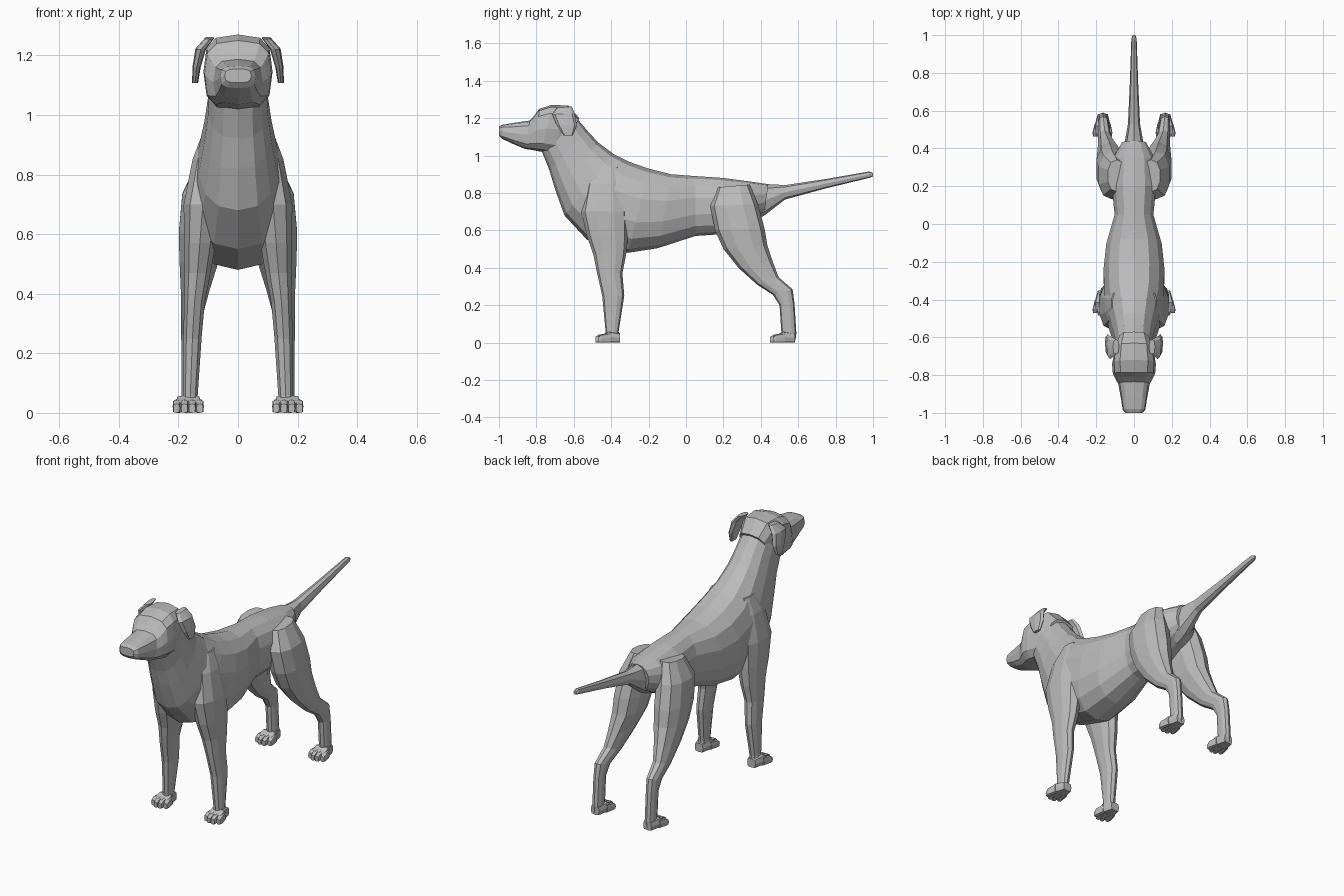
import bpy, bmesh, math

coat = bpy.data.materials.new("grey coat")
coat.diffuse_color = (0.5, 0.5, 0.5, 1)


def power(v, e):
    return math.copysign(abs(v) ** e, v) if abs(v) > 1e-6 else 0.0


def add_loft(bm, stations, sides, e):
    """Skin rings; a station is (y, z of one edge, y, z of other edge, centre x, half width)."""
    rings = []
    for ya, za, yb, zb, cx, hw in stations:
        ring = []
        for i in range(sides):
            a = 2 * math.pi * i / sides
            c, s = power(math.cos(a), e), power(math.sin(a), e)
            ring.append(bm.verts.new((cx + hw * s,
                                      (ya + yb) / 2 + (ya - yb) / 2 * c,
                                      (za + zb) / 2 + (za - zb) / 2 * c)))
        rings.append(ring)
    for r, q in zip(rings, rings[1:]):
        for i in range(sides):
            j = (i + 1) % sides
            bm.faces.new((r[i], r[j], q[j], q[i]))
    bm.faces.new(rings[0])
    bm.faces.new(rings[-1])


def finish(name, bm, mirror=False):
    bmesh.ops.recalc_face_normals(bm, faces=bm.faces)
    me = bpy.data.meshes.new(name)
    bm.to_mesh(me)
    bm.free()
    me.materials.append(coat)
    ob = bpy.data.objects.new(name, me)
    bpy.context.collection.objects.link(ob)
    if mirror:
        mod = ob.modifiers.new("mirror", 'MIRROR')
        mod.use_axis[0] = True
        mod.use_mirror_merge = False
    return ob


def part(name, stations, sides=12, e=0.85, mirror=False):
    bm = bmesh.new()
    add_loft(bm, stations, sides, e)
    return finish(name, bm, mirror)


# Neck and torso
part("body", [
    (-.60, 1.22, -.77, 1.02, 0, .098), (-.53, 1.135, -.73, .92, 0, .103),
    (-.47, 1.07, -.70, .82, 0, .115), (-.39, 1.01, -.65, .68, 0, .135),
    (-.30, .965, -.53, .55, 0, .16), (-.20, .93, -.31, .48, 0, .165),
    (-.08, .90, -.15, .505, 0, .15), (.05, .89, .05, .57, 0, .105),
    (.20, .88, .20, .58, 0, .12), (.35, .86, .36, .66, 0, .11),
    (.44, .847, .42, .70, 0, .065)], 14)

# Tail
part("tail", [
    (.36, .855, .36, .65, 0, .06), (.44, .847, .42, .68, 0, .05),
    (.53, .842, .53, .765, 0, .032), (.75, .875, .75, .825, 0, .022),
    (.98, .915, .985, .882, 0, .014), (1.0, .907, 1.0, .888, 0, .008)], 8)

# Head with muzzle
part("head", [
    (-.57, 1.20, -.68, 1.0, 0, .085), (-.63, 1.268, -.72, 1.01, 0, .105),
    (-.72, 1.27, -.77, 1.02, 0, .116), (-.785, 1.25, -.80, 1.025, 0, .112),
    (-.81, 1.215, -.825, 1.03, 0, .10), (-.835, 1.187, -.86, 1.035, 0, .083),
    (-.92, 1.175, -.92, 1.06, 0, .07), (-.98, 1.165, -.985, 1.09, 0, .06),
    (-1.0, 1.155, -1.0, 1.108, 0, .045)], 12, .65)

# Hanging ears
part("ears", [
    (-.69, 1.255, -.61, 1.262, .095, .016), (-.715, 1.22, -.595, 1.225, .125, .018),
    (-.69, 1.16, -.583, 1.16, .139, .014), (-.655, 1.108, -.605, 1.108, .144, .01)],
    8, .8, True)

# Front legs with shoulders
part("front_legs", [
    (-.47, .94, -.36, .94, .09, .03), (-.53, .85, -.33, .85, .10, .055),
    (-.56, .70, -.31, .70, .118, .067), (-.53, .57, -.31, .57, .128, .056),
    (-.495, .47, -.32, .47, .136, .046), (-.475, .37, -.34, .37, .146, .036),
    (-.448, .25, -.33, .25, .153, .032), (-.43, .06, -.36, .06, .16, .026),
    (-.43, .01, -.355, .01, .163, .028)], 10, .85, True)

# Hind legs with thighs and hocks
part("hind_legs", [
    (.17, .83, .34, .845, .09, .05), (.13, .73, .385, .74, .115, .075),
    (.155, .60, .42, .61, .126, .076), (.20, .50, .435, .52, .131, .068),
    (.28, .40, .465, .43, .144, .05), (.38, .31, .495, .35, .155, .037),
    (.465, .255, .57, .285, .163, .029), (.50, .20, .58, .21, .165, .026),
    (.51, .05, .59, .05, .165, .026), (.51, .01, .585, .01, .166, .027)],
    10, .85, True)

# Paws: a pad and four toes each
for name, toe, heel in (("front_paws", -.485, -.352), ("hind_paws", .45, .583)):
    bm = bmesh.new()
    mid = toe + .05
    add_loft(bm, [(heel, .05, heel, 0, .165, .026), (mid + .02, .06, mid + .02, 0, .166, .043),
                  (toe + .025, .035, toe + .025, 0, .167, .047)], 8, .45)
    for i in range(4):
        k = i - 1.5
        f = toe + (.014 if abs(k) > 1 else 0)
        add_loft(bm, [(mid + .03, .05, mid + .03, 0, .166 + k * .02, .012),
                      (f + .02, .043, f + .02, 0, .167 + k * .026, .0135),
                      (f, .03, f, 0, .167 + k * .026, .011)], 8, .5)
    finish(name, bm, True)
